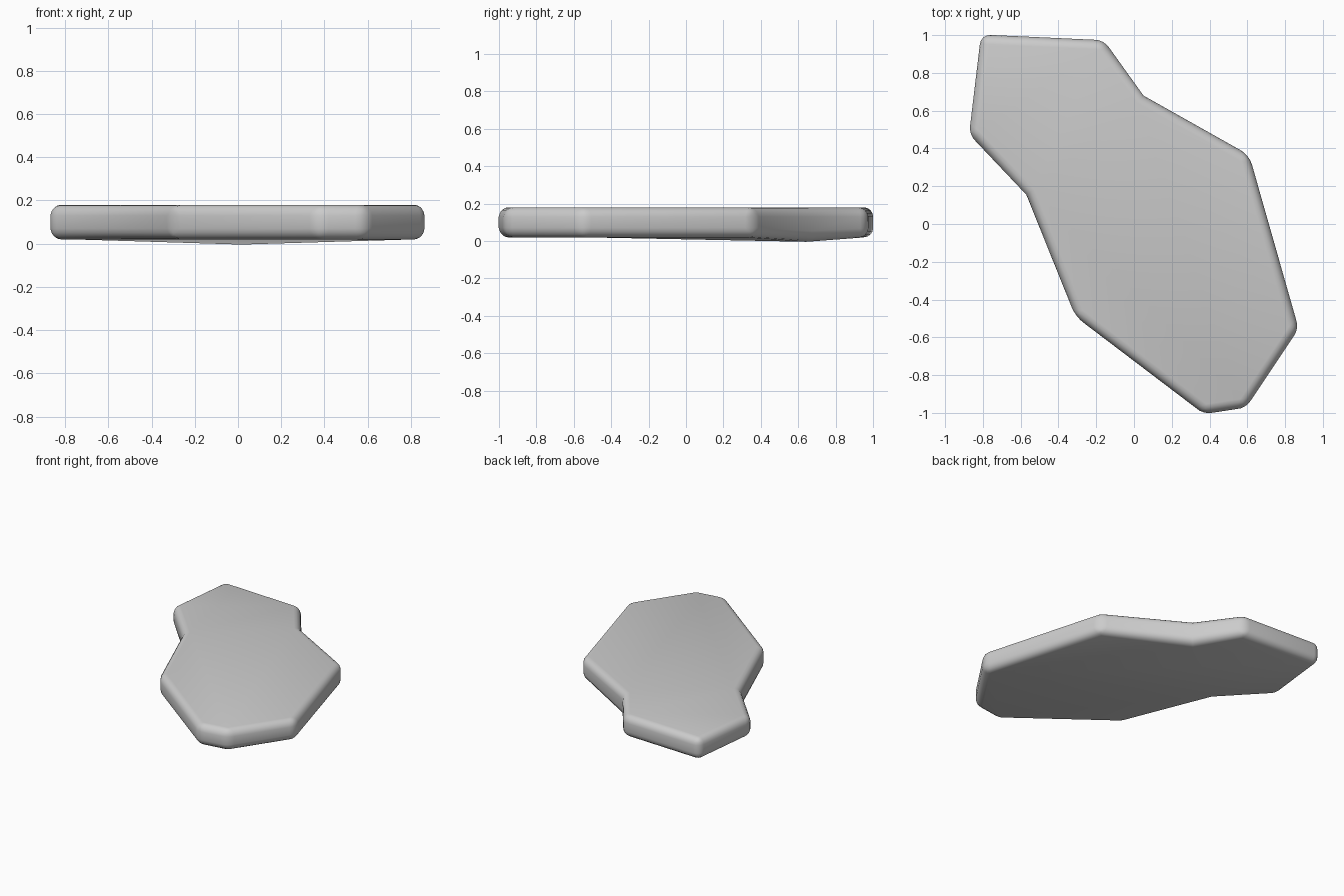
import bpy, bmesh

if "Cube" in bpy.data.objects:
    bpy.data.objects.remove(bpy.data.objects["Cube"])

# Outline of the slab seen from above
OUTLINE = [(-0.81, 1.003), (-0.873, 0.475), (-0.57, 0.155), (-0.31, -0.49),
           (0.37, -1.006), (0.593, -0.972), (0.872, -0.555), (0.61, 0.365),
           (0.05, 0.68), (-0.16, 0.973)]
BOTTOM, TOP = 0.02, 0.18
SAG_CORNER = 8  # inward corner whose underside dips to the ground

bm = bmesh.new()
low = [bm.verts.new((x, y, 0.004 if i == SAG_CORNER else BOTTOM))
       for i, (x, y) in enumerate(OUTLINE)]
high = [bm.verts.new((x, y, TOP)) for x, y in OUTLINE]
bm.faces.new(high)
bm.faces.new(low[::-1])
n = len(OUTLINE)
for i in range(n):
    j = (i + 1) % n
    bm.faces.new((low[i], low[j], high[j], high[i]))
bmesh.ops.recalc_face_normals(bm, faces=bm.faces[:])
mesh = bpy.data.meshes.new("stone_slab")
bm.to_mesh(mesh)
bm.free()
slab = bpy.data.objects.new("stone_slab", mesh)
bpy.context.collection.objects.link(slab)

# Rounded rim; the shallow inward corners stay crisp
bevel = slab.modifiers.new("rounded_rim", 'BEVEL')
bevel.width = 0.05
bevel.segments = 4
bevel.limit_method = 'ANGLE'
bevel.angle_limit = 0.5236
mesh.shade_smooth()
